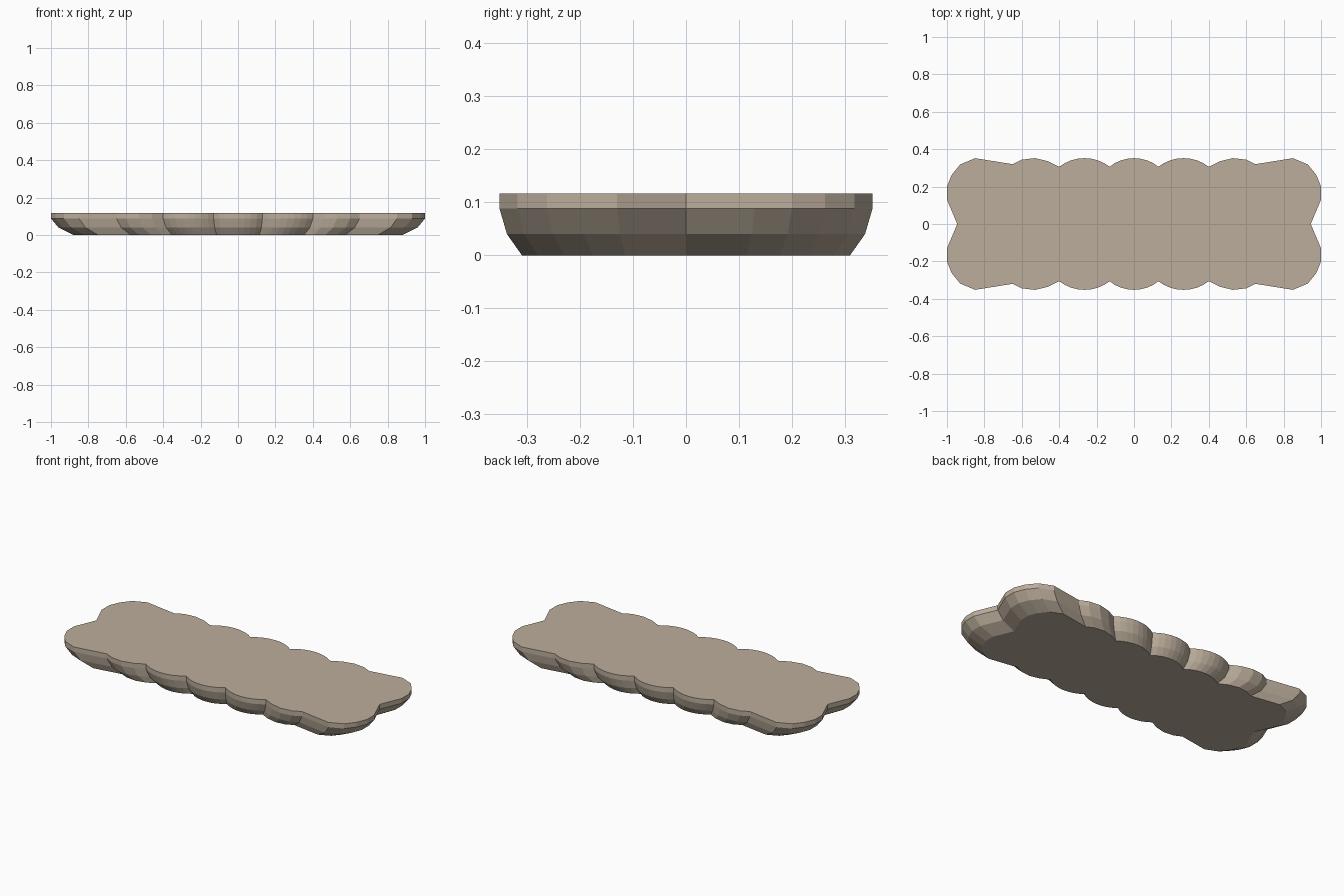
import bpy
import bmesh
import math

# Remove the default cube
cube = bpy.data.objects.get("Cube")
if cube:
    bpy.data.objects.remove(cube, do_unlink=True)

# Stone colour
stone = bpy.data.materials.new("warm_stone")
stone.use_nodes = True
colour = (0.50, 0.42, 0.33, 1)
stone.diffuse_color = colour
bsdf = stone.node_tree.nodes["Principled BSDF"]
bsdf.inputs["Base Color"].default_value = colour
bsdf.inputs["Roughness"].default_value = 0.9


def scallop(x0, x1, y_low, y_high, steps):
    """Circular bulge along the long edge, without its last point."""
    half, rise = (x1 - x0) / 2, y_high - y_low
    radius = (half * half + rise * rise) / (2 * rise)
    sweep = math.asin(half / radius)
    angles = [sweep * (2 * i / steps - 1) for i in range(steps)]
    return [((x0 + x1) / 2 + radius * math.sin(a),
             y_high - radius + radius * math.cos(a)) for a in angles]


# One quarter of the scalloped outline, from the middle of the long edge
middle = [p for p in scallop(-0.13, 0.13, 0.308, 0.352, 8) if p[0] > -0.001]
side = scallop(0.13, 0.4, 0.306, 0.352, 8)
corner = [(0.4, 0.306), (0.46, 0.336), (0.53, 0.352), (0.6, 0.344), (0.65, 0.32),
          (0.85, 0.352), (0.93, 0.318), (0.975, 0.262), (1, 0.2), (1, 0.13), (0.945, 0)]
quarter = middle + side + corner

# Mirror the quarter into a closed loop
half_loop = quarter + [(x, -y) for x, y in reversed(quarter[:-1])]
outline = half_loop + [(-x, y) for x, y in reversed(half_loop[1:-1])]

# Stack scaled outlines: tapered underside, upright rim
bm = bmesh.new()
levels = [(0, 0.88), (0.04, 0.96), (0.088, 1), (0.117, 1)]
rings = [[bm.verts.new((x * s, y * s, z)) for x, y in outline] for z, s in levels]
for low, high in zip(rings, rings[1:]):
    for i in range(len(low)):
        bm.faces.new((low[i - 1], low[i], high[i], high[i - 1]))
bm.faces.new(rings[0])
bm.faces.new(rings[-1])
bmesh.ops.recalc_face_normals(bm, faces=bm.faces)

mesh = bpy.data.meshes.new("scalloped_slab")
bm.to_mesh(mesh)
bm.free()
mesh.materials.append(stone)
slab = bpy.data.objects.new("scalloped_slab", mesh)
bpy.context.collection.objects.link(slab)
